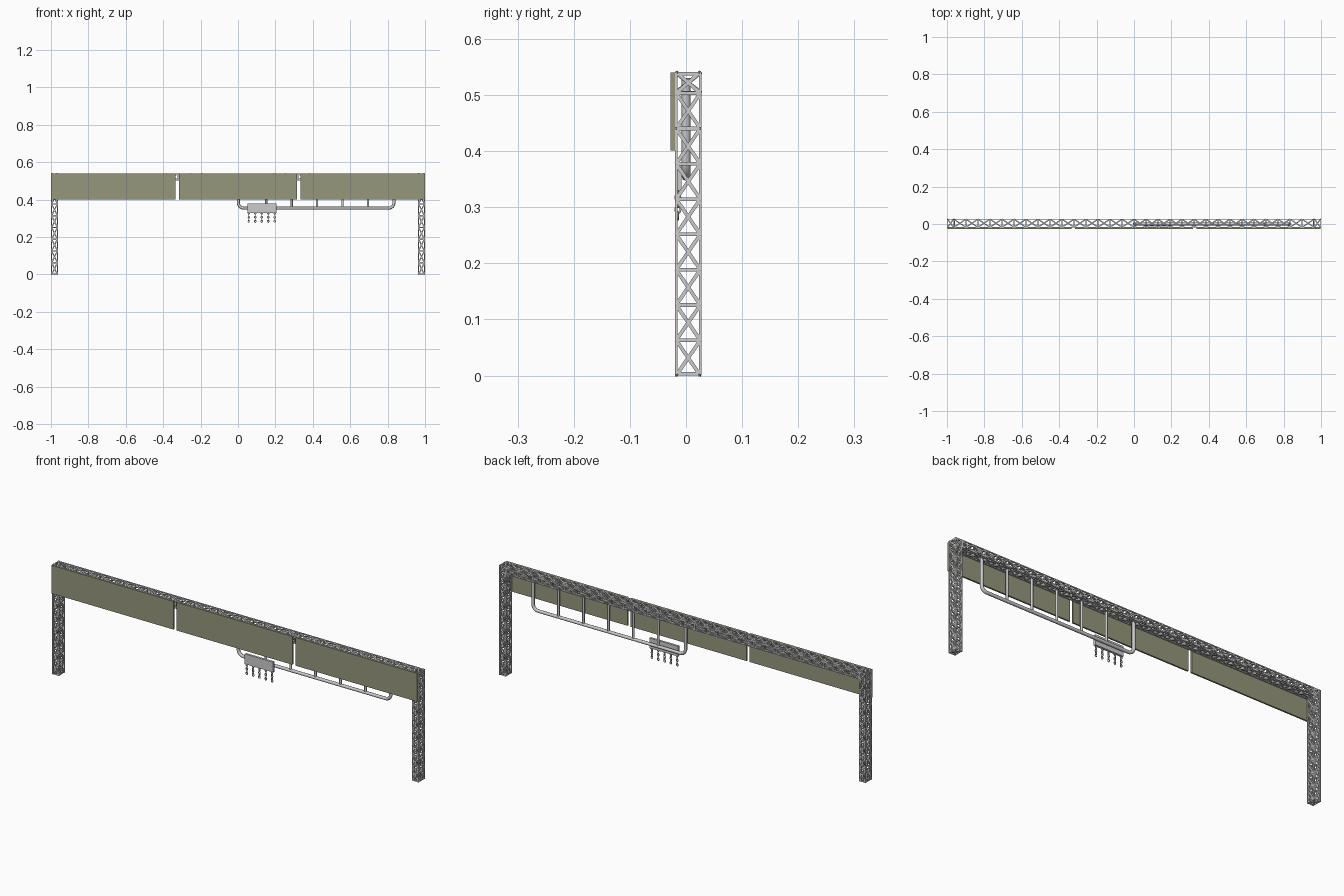
import bpy, bmesh, math
from mathutils import Vector, Matrix

if "Cube" in bpy.data.objects:
    bpy.data.objects.remove(bpy.data.objects["Cube"])

Y0, Y1, TOP, BEAM = -0.020, 0.028, 0.541, 0.503
X0, X1 = 0.963, 0.999


def material(name, rgb):
    m = bpy.data.materials.new(name)
    m.diffuse_color = (*rgb, 1)
    m.use_nodes = True
    m.node_tree.nodes["Principled BSDF"].inputs["Base Color"].default_value = m.diffuse_color
    return m


olive = material("olive", (0.30, 0.31, 0.20))


def finish(bm, name, mat=None):
    bmesh.ops.recalc_face_normals(bm, faces=bm.faces)
    me = bpy.data.meshes.new(name)
    bm.to_mesh(me)
    bm.free()
    ob = bpy.data.objects.new(name, me)
    bpy.context.collection.objects.link(ob)
    if mat:
        me.materials.append(mat)
    return ob


def bar(bm, a, b, normal, w, t):
    """Flat bar from a to b, w wide, t thick along the normal."""
    a, b, n = Vector(a), Vector(b), Vector(normal)
    d = (b - a).normalized()
    side = d.cross(n).normalized()
    rot = Matrix((d, side, n)).transposed().to_4x4()
    size = Matrix.Diagonal(((b - a).length, w, t, 1))
    bmesh.ops.create_cube(bm, size=1, matrix=Matrix.Translation((a + b) / 2) @ rot @ size)


def box(name, lo, hi, mat=None):
    bm = bmesh.new()
    lo, hi = Vector(lo), Vector(hi)
    bmesh.ops.create_cube(bm, size=1, matrix=Matrix.Translation((lo + hi) / 2)
                          @ Matrix.Diagonal((*(hi - lo), 1)))
    return finish(bm, name, mat)


def truss(name, axis, stops, u, v):
    """Box truss along axis; u, v are the ranges on the next two axes."""
    bm = bmesh.new()
    ua, va = (axis + 1) % 3, (axis + 2) % 3
    c, w, t = 0.005, 0.0065, 0.003
    u = (u[0] + c / 2, u[1] - c / 2)
    v = (v[0] + c / 2, v[1] - c / 2)

    def pt(s, p, q):
        r = [0, 0, 0]
        r[axis], r[ua], r[va] = s, p, q
        return r

    nu, nv, ns = pt(0, 1, 0), pt(0, 0, 1), pt(1, 0, 0)
    # corner chords
    for p in u:
        for q in v:
            bar(bm, pt(stops[0], p, q), pt(stops[-1], p, q), nu, c, c)
    # rungs
    for i, s in enumerate(stops):
        s += (w / 2 if i == 0 else -w / 2 if i == len(stops) - 1 else 0)
        for p in u:
            bar(bm, pt(s, p, v[0]), pt(s, p, v[1]), nu, w, t)
        for q in v:
            bar(bm, pt(s, u[0], q), pt(s, u[1], q), nv, w, t)
    # crossed braces on all four faces
    for s, e in zip(stops, stops[1:]):
        for k in (0, 1):
            for p in u:
                bar(bm, pt(s, p, v[k]), pt(e, p, v[1 - k]), nu, w, t)
            for q in v:
                bar(bm, pt(s, u[k], q), pt(e, u[1 - k], q), nv, w, t)
    # crossed end caps
    for s in (stops[0] + t / 2, stops[-1] - t / 2):
        for k in (0, 1):
            bar(bm, pt(s, u[0], v[k]), pt(s, u[1], v[1 - k]), ns, w, t)
    return finish(bm, name)


# towers and crossbeam
levels = [i * BEAM / 8 for i in range(9)] + [TOP]
truss("left_tower", 2, levels, (-X1, -X0), (Y0, Y1))
truss("right_tower", 2, levels, (X0, X1), (Y0, Y1))
truss("crossbeam", 0, [-X0 + i * 2 * X0 / 30 for i in range(31)], (Y0, Y1), (BEAM, TOP))

# banner panels
for label, a, b in (("left", -0.997, -0.333), ("middle", -0.316, 0.316), ("right", 0.333, 0.997)):
    box(label + "_panel", (a, -0.028, 0.401), (b, -0.020, 0.540), olive)


def tube(name, pts, r, cyclic=False, sides=2):
    cu = bpy.data.curves.new(name, 'CURVE')
    cu.dimensions = '3D'
    cu.bevel_depth, cu.bevel_resolution, cu.use_fill_caps = r, sides, True
    sp = cu.splines.new('POLY')
    sp.points.add(len(pts) - 1)
    for p, co in zip(sp.points, pts):
        p.co = (*co, 1)
    sp.use_cyclic_u = cyclic
    sp.use_smooth = True
    ob = bpy.data.objects.new(name, cu)
    bpy.context.collection.objects.link(ob)
    return ob


# hanging rail with rounded corners
L, R, Z, BEND = 0.002, 0.834, 0.355, 0.028
path = [(L, 0, 0.53)]
for cx, start in ((L + BEND, math.pi), (R - BEND, 1.5 * math.pi)):
    for i in range(7):
        a = start + i * math.pi / 12
        path.append((cx + BEND * math.cos(a), 0, Z + BEND + BEND * math.sin(a)))
path.append((R, 0, 0.53))
tube("hanging_rail", path, 0.008)

# rail hangers
for i in range(1, 6):
    x = 0.015 + i * 0.136
    tube("rail_hanger", [(x, 0, Z), (x, 0, 0.53)], 0.006)

# hanging box on the rail
box("hanging_box", (0.050, -0.019, 0.330), (0.205, -0.008, 0.380))

# chains: alternating oval links
for c in range(5):
    x = 0.058 + c * 0.0345
    for k in range(5):
        z = 0.328 - k * 0.0108
        pts = []
        for i in range(12):
            a = i * math.pi / 6
            h, v = 0.0045 * math.cos(a), 0.0065 * math.sin(a)
            pts.append((x + h, -0.0145, z + v) if k % 2 == 0 else (x, -0.0145 + h, z + v))
        tube("chain_link", pts, 0.002, True, 1)
